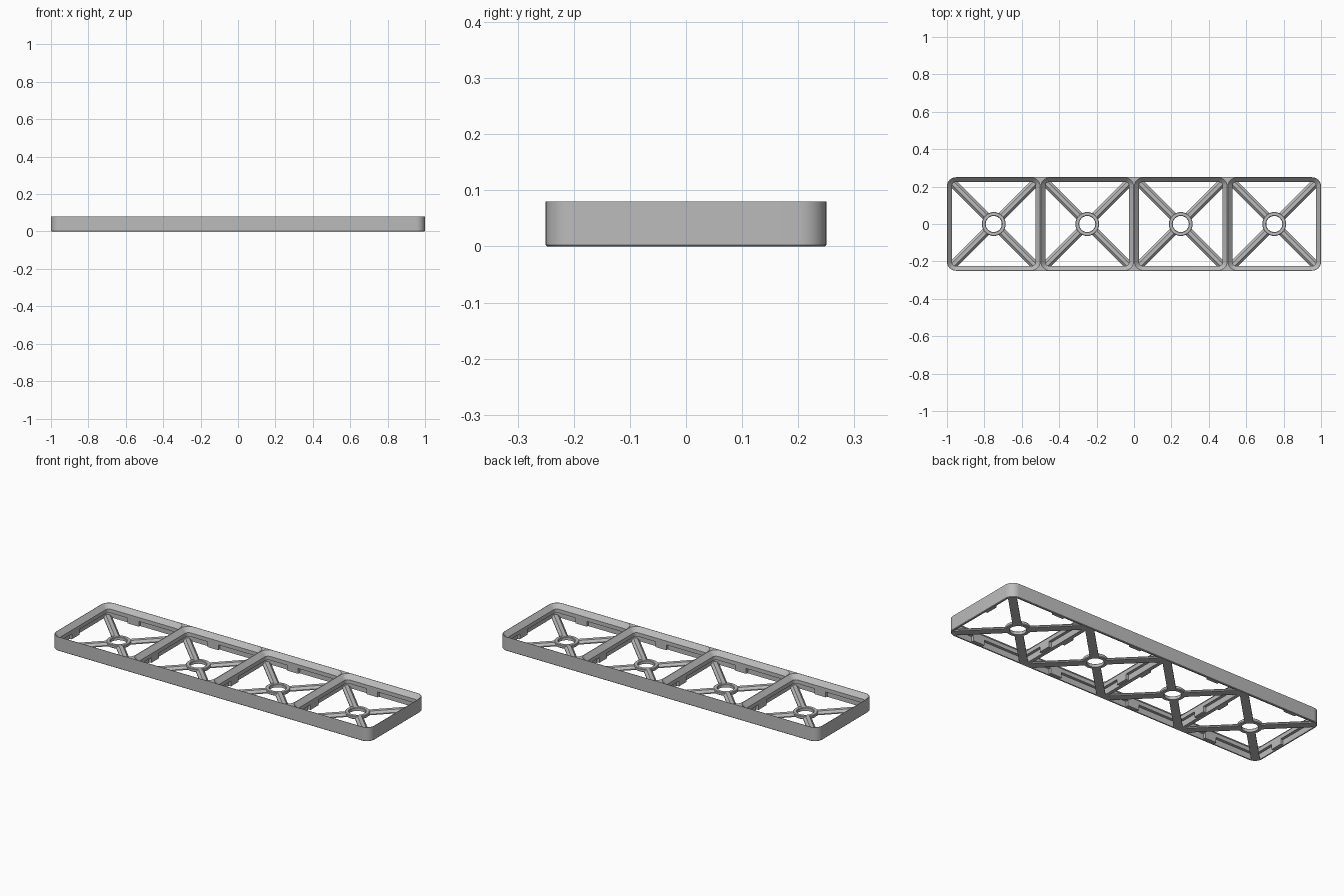
import bpy, bmesh, math
from mathutils import Matrix, Vector

if "Cube" in bpy.data.objects:
    bpy.data.objects.remove(bpy.data.objects["Cube"])

CELL, H, R = 0.5, 0.08, 0.048
CENTRES = [-0.75, -0.25, 0.25, 0.75]

grey = bpy.data.materials.new("grey plastic")
grey.diffuse_color = (0.5, 0.5, 0.5, 1)
grey.use_nodes = True
grey.node_tree.nodes["Principled BSDF"].inputs["Base Color"].default_value = grey.diffuse_color


def finish(bm, name, smooth=True):
    bmesh.ops.recalc_face_normals(bm, faces=bm.faces)
    me = bpy.data.meshes.new(name)
    bm.to_mesh(me)
    bm.free()
    me.materials.append(grey)
    ob = bpy.data.objects.new(name, me)
    bpy.context.collection.objects.link(ob)
    if smooth:
        smooth_object(ob)
    return ob


def smooth_object(ob):
    bpy.ops.object.select_all(action='DESELECT')
    ob.select_set(True)
    bpy.context.view_layer.objects.active = ob
    bpy.ops.object.shade_smooth_by_angle(angle=math.radians(30))


def rounded_loft(bm, cx, length, width, levels, seg=8):
    """Closed stack of rounded rectangles; levels are (z, inset)."""
    rings = []
    for z, inset in levels:
        r = R - inset
        ring = []
        for q, (sx, sy) in enumerate([(1, 1), (-1, 1), (-1, -1), (1, -1)]):
            for i in range(seg + 1):
                a = math.pi / 2 * (q + i / seg)
                ring.append(bm.verts.new((
                    cx + sx * (length / 2 - R) + r * math.cos(a),
                    sy * (width / 2 - R) + r * math.sin(a), z)))
        rings.append(ring)
    n = len(rings[0])
    for a, b in zip(rings, rings[1:]):
        for i in range(n):
            bm.faces.new((a[i], a[(i + 1) % n], b[(i + 1) % n], b[i]))
    bm.faces.new(rings[0])
    bm.faces.new(rings[-1])


# Outer frame block with a small bottom chamfer
bm = bmesh.new()
rounded_loft(bm, 0, 4 * CELL, CELL, [(0, 0.003), (0.003, 0), (H, 0)])
frame = finish(bm, "frame", False)

# Cell openings: sloped lip, straight wall and undercut lower wall
bm = bmesh.new()
for cx in CENTRES:
    rounded_loft(bm, cx, CELL, CELL, [
        (-0.02, 0.01), (0.033, 0.01), (0.033, 0.0256), (0.055, 0.0256),
        (H, 0.002), (H + 0.02, 0.002)])
cutter = finish(bm, "cell_cutter", False)
cutter.hide_render = True
cutter.hide_viewport = True
mod = frame.modifiers.new("openings", 'BOOLEAN')
mod.operation = 'DIFFERENCE'
mod.solver = 'EXACT'
mod.object = cutter
bpy.context.view_layer.objects.active = frame
frame.select_set(True)
bpy.ops.object.modifier_apply(modifier=mod.name)
smooth_object(frame)


def prism(bm, profile, x0, x1, mat):
    """Extrude a (y, z) profile along x, then transform it."""
    ends = [[bm.verts.new(mat @ Vector((x, y, z))) for y, z in profile] for x in (x0, x1)]
    n = len(profile)
    for i in range(n):
        bm.faces.new((ends[0][i], ends[0][(i + 1) % n], ends[1][(i + 1) % n], ends[1][i]))
    for e in ends:
        bm.faces.new(e)


beams, tabs, hubs = bmesh.new(), bmesh.new(), bmesh.new()
beam_profile = [(-0.022, 0), (0.022, 0), (0.022, 0.006), (0.01, 0.018), (-0.01, 0.018), (-0.022, 0.006)]
tab_profile = [(-0.241, 0.003), (-0.2244, 0.003), (-0.2244, 0.034), (-0.241, 0.034)]
for cx in CENTRES:
    move = Matrix.Translation((cx, 0, 0))
    for q in range(4):
        # Diagonal beams from hub to corners
        prism(beams, beam_profile, 0.052, 0.325, move @ Matrix.Rotation(math.pi / 4 + q * math.pi / 2, 4, 'Z'))
        # Offset clip tabs on each wall
        prism(tabs, tab_profile, 0.03, 0.10, move @ Matrix.Rotation(q * math.pi / 2, 4, 'Z'))
    # Hub ring
    n = 32
    prof = [(0.043, 0), (0.06, 0), (0.064, 0.004), (0.064, 0.016), (0.061, 0.019), (0.046, 0.019), (0.043, 0.016)]
    rings = [[hubs.verts.new((cx + r * math.cos(2 * math.pi * i / n), r * math.sin(2 * math.pi * i / n), z))
              for r, z in prof] for i in range(n)]
    for i in range(n):
        a, b = rings[i], rings[(i + 1) % n]
        for j in range(len(prof)):
            k = (j + 1) % len(prof)
            hubs.faces.new((a[j], b[j], b[k], a[k]))

finish(beams, "diagonal_beams")
finish(tabs, "clip_tabs")
finish(hubs, "hub_rings")
